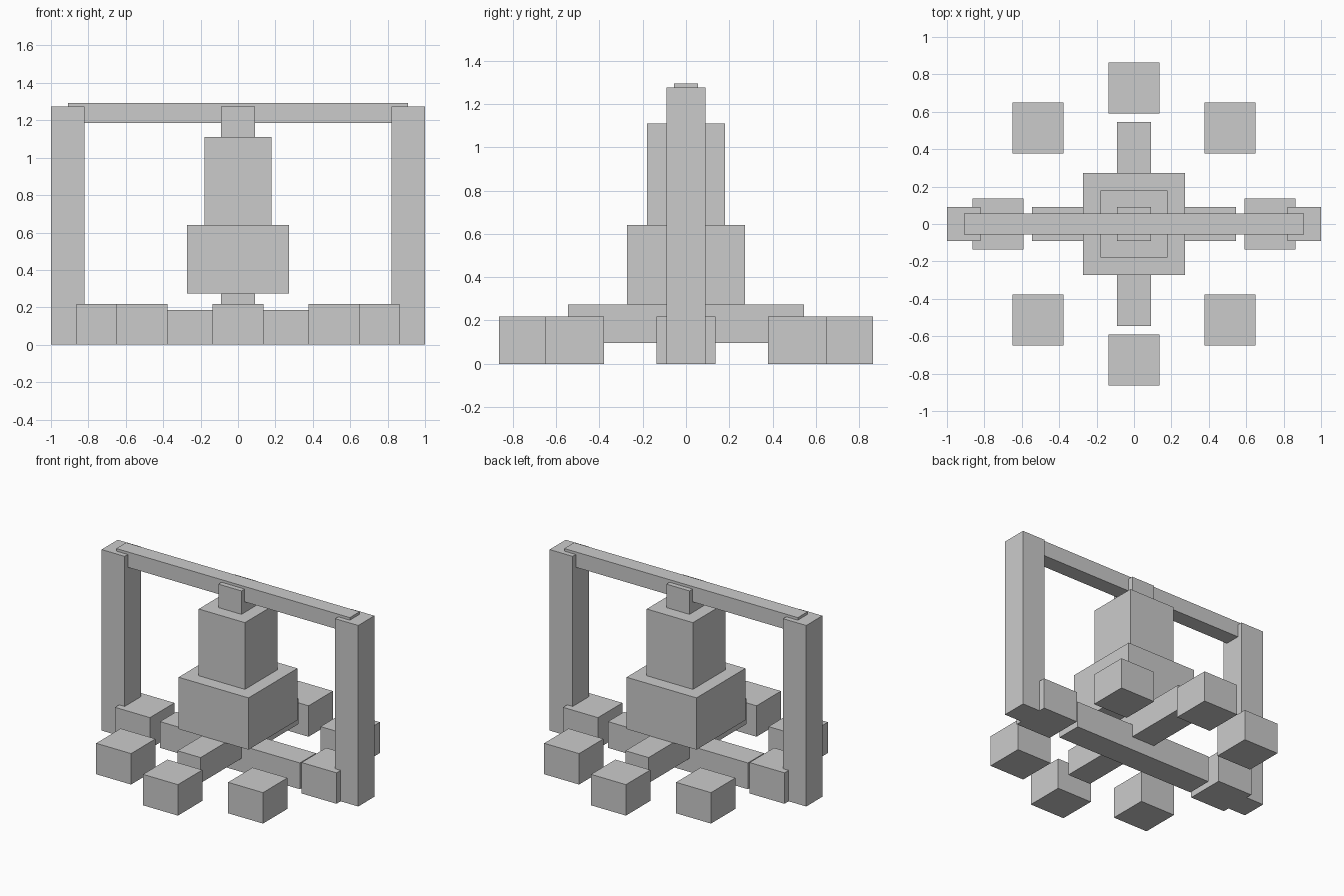
import bpy
import math
from mathutils import Matrix
import bmesh

cube = bpy.data.objects.get("Cube")
if cube:
    bpy.data.objects.remove(cube, do_unlink=True)

# One plain grey for the whole model
grey = bpy.data.materials.new("plain_grey")
grey.use_nodes = True
colour = (0.6, 0.6, 0.6, 1)
grey.diffuse_color = colour
grey.node_tree.nodes["Principled BSDF"].inputs["Base Color"].default_value = colour


def box(name, x, y, width, depth, bottom, top):
    """Flat-shaded block centred on x, y and spanning bottom to top."""
    mesh = bpy.data.meshes.new(name)
    bm = bmesh.new()
    place = Matrix.Translation((x, y, (bottom + top) / 2))
    size = Matrix.Diagonal((width, depth, top - bottom, 1))
    bmesh.ops.create_cube(bm, size=1, matrix=place @ size)
    bm.to_mesh(mesh)
    bm.free()
    mesh.materials.append(grey)
    obj = bpy.data.objects.new(name, mesh)
    bpy.context.collection.objects.link(obj)
    return obj


# Crossed floor beams, the front-to-back one sitting higher
box("cross_beam_sideways", 0, 0, 1.09, 0.18, 0, 0.185)
box("cross_beam_lengthways", 0, 0, 0.18, 1.09, 0.095, 0.275)

# Stepped tower
box("tower_base", 0, 0, 0.545, 0.545, 0.275, 0.64)
box("tower_upper", 0, 0, 0.36, 0.36, 0.64, 1.11)
box("tower_cap", 0, 0, 0.18, 0.18, 1.11, 1.275)

# Gate frame: two posts and a lintel
for side, name in ((1, "left_post"), (-1, "right_post")):
    box(name, side * 0.91, 0, 0.18, 0.18, 0, 1.275)
box("lintel", 0, 0, 1.82, 0.11, 1.185, 1.293)

# Ring of eight axis-aligned blocks
for i in range(8):
    angle = math.tau * i / 8
    box(f"ring_block_{i + 1}", 0.727 * math.cos(angle), 0.727 * math.sin(angle),
        0.272, 0.272, 0, 0.218)
